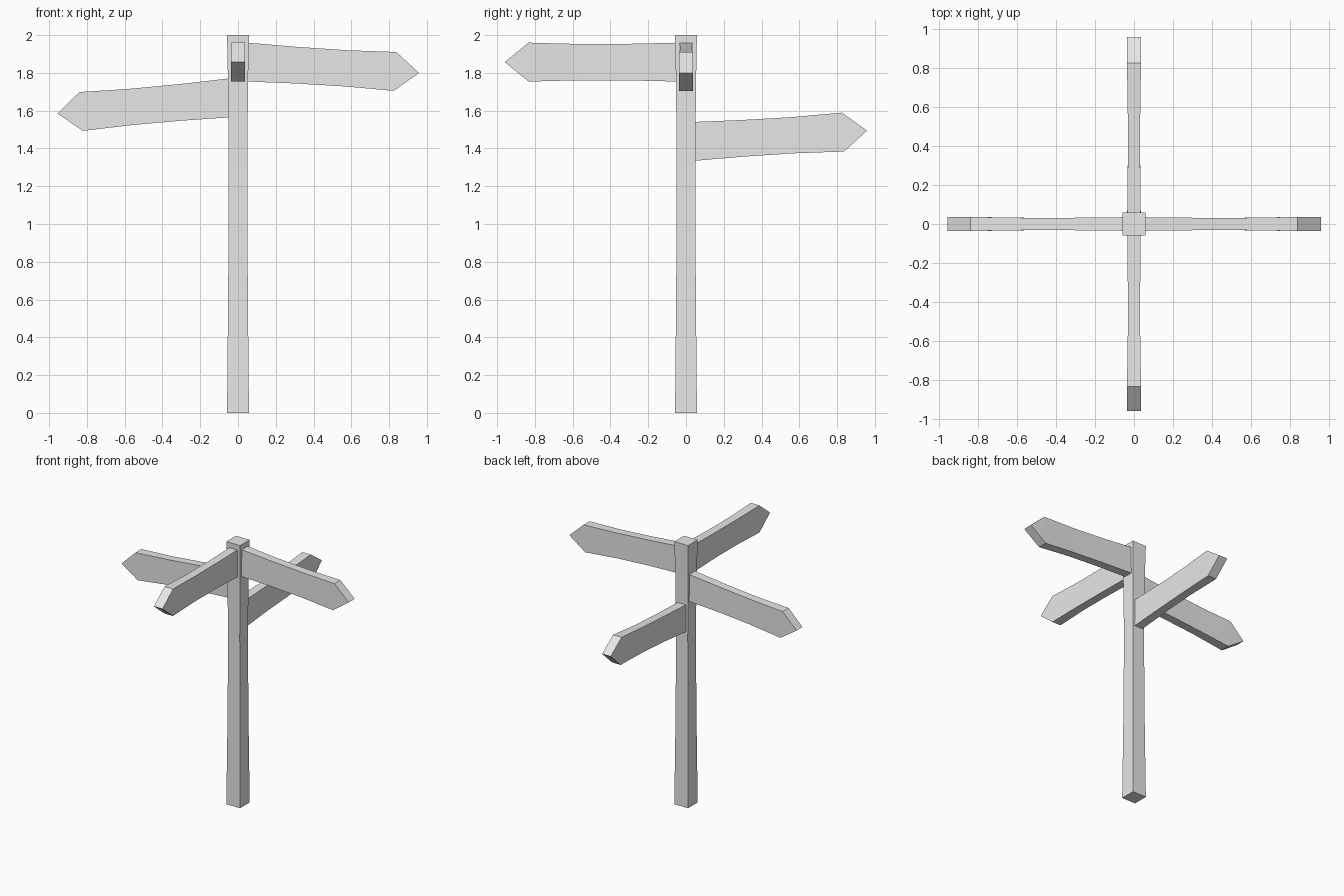
import bpy, bmesh, math
from mathutils import Matrix

cube = bpy.data.objects.get("Cube")
if cube:
    bpy.data.objects.remove(cube, do_unlink=True)

grey = bpy.data.materials.new("plain_grey")
grey.use_nodes = True
colour = (0.8, 0.8, 0.8, 1)
grey.diffuse_color = colour
grey.node_tree.nodes["Principled BSDF"].inputs["Base Color"].default_value = colour


def loft(name, rings, matrix):
    """Skin a list of four-cornered rings, cap both ends and place the part."""
    bm = bmesh.new()
    loops = [[bm.verts.new(p) for p in ring] for ring in rings]
    for a, b in zip(loops, loops[1:]):
        for i in range(4):
            j = (i + 1) % 4
            bm.faces.new((a[i], a[j], b[j], b[i]))
    bm.faces.new(loops[0])
    bm.faces.new(loops[-1])
    # A ring of zero height merges into a single pointed edge
    bmesh.ops.remove_doubles(bm, verts=bm.verts[:], dist=0.0005)
    bmesh.ops.recalc_face_normals(bm, faces=bm.faces[:])
    mesh = bpy.data.meshes.new(name)
    bm.to_mesh(mesh)
    bm.free()
    mesh.materials.append(grey)
    obj = bpy.data.objects.new(name, mesh)
    obj.matrix_world = matrix
    bpy.context.collection.objects.link(obj)


# Square post, slightly waisted between foot and top: (height, half width)
corners = [(-1, -1), (1, -1), (1, 1), (-1, 1)]
post = [(0, 0.058), (0.65, 0.052), (1.3, 0.049), (1.75, 0.053), (2, 0.058)]
loft("post", [[(x * w, y * w, z) for x, y in corners] for z, w in post],
     Matrix.Identity(4))

# Arrow board along +x: (distance, half height, half thickness)
board = [(0.03, 0.103, 0.035), (0.3, 0.097, 0.032), (0.57, 0.096, 0.032),
         (0.833, 0.103, 0.036)]
tip = 0.96


def sign(name, heading, height, tilt):
    rings = [[(u, y * t, z * h) for y, z in corners] for u, h, t in board]
    point = board[-1][2]
    rings_end = [(tip, y * point, 0) for y, z in corners]
    pivot = Matrix.Translation((0.05, 0, 0))
    matrix = (Matrix.Translation((0, 0, height))
              @ Matrix.Rotation(math.radians(heading), 4, "Z")
              @ pivot @ Matrix.Rotation(-tilt, 4, "Y") @ pivot.inverted())
    # Pointed end: two vertices, joined as side slopes and triangles
    bm = bmesh.new()
    loops = [[bm.verts.new(p) for p in ring] for ring in rings]
    for a, b in zip(loops, loops[1:]):
        for i in range(4):
            j = (i + 1) % 4
            bm.faces.new((a[i], a[j], b[j], b[i]))
    bm.faces.new(loops[0])
    near, far = [bm.verts.new(p) for p in rings_end[:2]]
    a, b, c, d = loops[-1]
    for face in ((a, b, far, near), (c, d, near, far), (b, c, far), (d, a, near)):
        bm.faces.new(face)
    bmesh.ops.recalc_face_normals(bm, faces=bm.faces[:])
    mesh = bpy.data.meshes.new(name)
    bm.to_mesh(mesh)
    bm.free()
    mesh.materials.append(grey)
    obj = bpy.data.objects.new(name, mesh)
    obj.matrix_world = matrix
    bpy.context.collection.objects.link(obj)


# Four boards, one per side of the post
sign("left_sign", 0, 1.857, -0.063)
sign("back_sign", 90, 1.438, 0.062)
sign("right_sign", 180, 1.667, -0.091)
sign("front_sign", 270, 1.857, 0.0)
